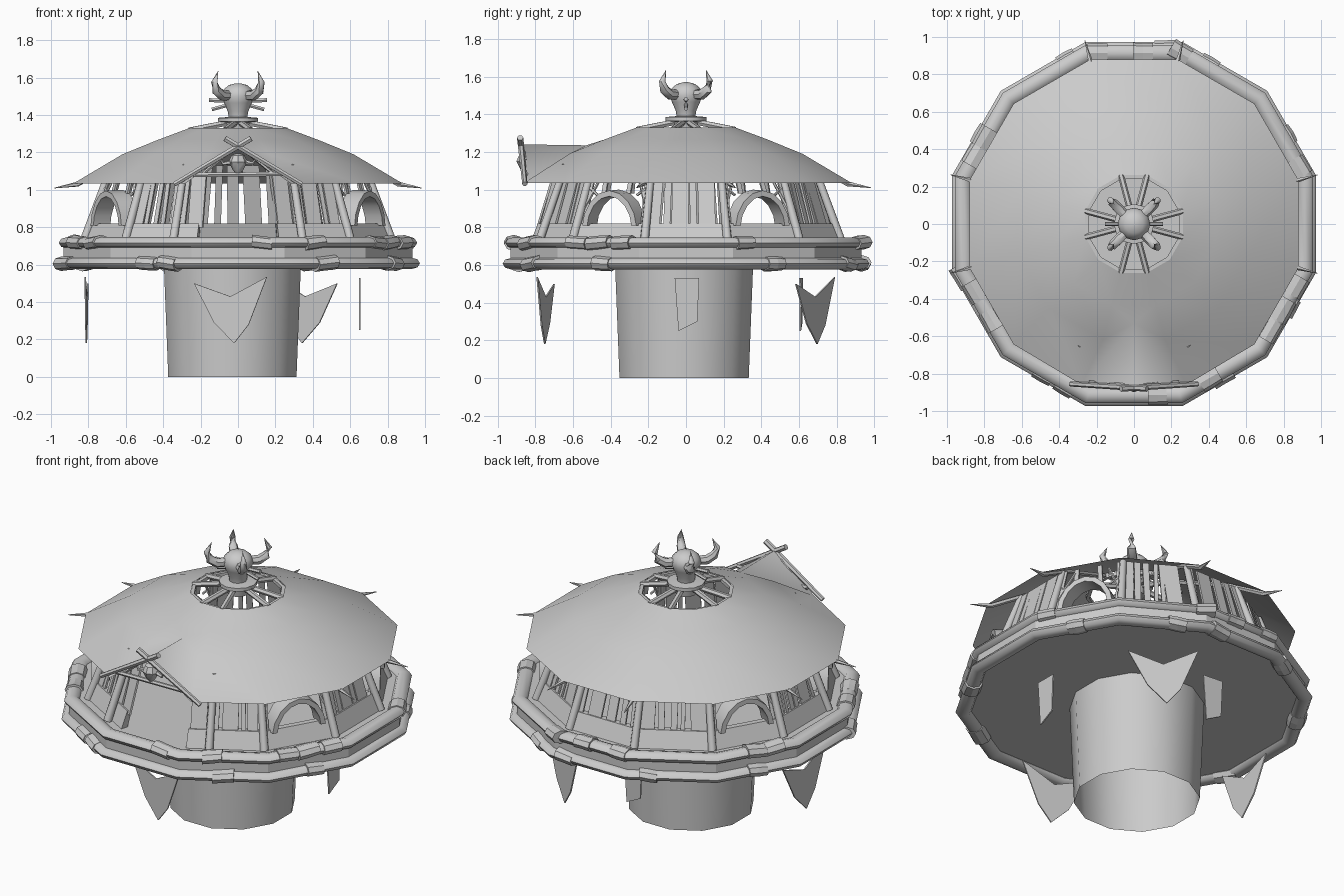
import bpy, bmesh, math, random
from math import cos, sin, radians, pi
from mathutils import Vector

random.seed(4)
if "Cube" in bpy.data.objects:
    bpy.data.objects.remove(bpy.data.objects["Cube"])

GREY = (0.6, 0.6, 0.6, 1)
mat = bpy.data.materials.new("weathered grey")
mat.use_nodes = True
mat.diffuse_color = GREY
mat.node_tree.nodes["Principled BSDF"].inputs["Base Color"].default_value = GREY
CORNERS = [15 + 30 * k for k in range(12)]


def polar(deg, r, z):
    return Vector((r * cos(radians(deg)), r * sin(radians(deg)), z))


def on_face(deg, t, depth, z):
    """Point on a wall side: t along the side, depth outwards from the axis."""
    return polar(deg, depth, z) + polar(deg + 90, t, 0)


def finish(bm, name, smooth=None):
    bmesh.ops.recalc_face_normals(bm, faces=bm.faces)
    me = bpy.data.meshes.new(name)
    bm.to_mesh(me)
    bm.free()
    ob = bpy.data.objects.new(name, me)
    bpy.context.collection.objects.link(ob)
    me.materials.append(mat)
    if smooth:
        bpy.ops.object.select_all(action='DESELECT')
        bpy.context.view_layer.objects.active = ob
        ob.select_set(True)
        bpy.ops.object.shade_smooth_by_angle(angle=radians(smooth))
    return ob


def loft(bm, rings, caps=True, closed=False):
    """Skin a list of equal-sized point loops."""
    vs = [[bm.verts.new(p) for p in ring] for ring in rings]
    n = len(vs[0])
    pairs = list(zip(vs, vs[1:])) + ([(vs[-1], vs[0])] if closed else [])
    for a, b in pairs:
        for i in range(n):
            j = (i + 1) % n
            bm.faces.new((a[i], a[j], b[j], b[i]))
    if caps and not closed:
        bm.faces.new(vs[0])
        bm.faces.new(vs[-1])


def tube(bm, pts, radii, sides=6):
    """Round bar through pts with a radius at each point."""
    pts = [Vector(p) for p in pts]
    rings = []
    for i, p in enumerate(pts):
        d = (pts[min(i + 1, len(pts) - 1)] - pts[max(i - 1, 0)]).normalized()
        u = d.cross(Vector((0, 0, 1)) if abs(d.z) < 0.95 else Vector((0, 1, 0))).normalized()
        w = d.cross(u)
        rings.append([p + radii[i] * (u * cos(2 * pi * k / sides) + w * sin(2 * pi * k / sides))
                      for k in range(sides)])
    loft(bm, rings)


def lathe(bm, profile, degs, centre=(0, 0, 0), caps=True, closed=False):
    loft(bm, [[polar(d, r, z) + Vector(centre) for d in degs] for r, z in profile], caps, closed)


# Hollow trunk, open at the foot
bm = bmesh.new()
lathe(bm, [(0.355, 0), (0.38, 0.62)], CORNERS, (-0.03, -0.01, 0), caps=False)
finish(bm, "trunk", 40)

# Deck slab and two log rails
bm = bmesh.new()
lathe(bm, [(0.94, 0.61), (0.965, 0.63), (0.965, 0.7), (0.93, 0.72)], CORNERS)
finish(bm, "deck")
for name, r, zc in (("lower_rail", 0.962, 0.607), ("upper_rail", 0.947, 0.717)):
    bm = bmesh.new()
    section = [(r + 0.045 * cos(k * pi / 4), zc + 0.03 * sin(k * pi / 4)) for k in range(8)]
    lathe(bm, section, CORNERS, closed=True)
    finish(bm, name, 50)

# Bindings wrapped round the rails
def bindings(name, angles, r, zc):
    bm = bmesh.new()
    for a in angles:
        side = 30 * round(a / 30)
        t = r * math.tan(radians(a - side))
        h, tilt = random.uniform(0.05, 0.065), random.uniform(-0.008, 0.008)
        rings = []
        for s in (-1, 0, 1):
            grow = random.uniform(0.98, 1.1)
            rings.append([on_face(side, t + s * h, r + 0.05 * grow * cos(k * pi / 4),
                                  zc + s * tilt + 0.036 * grow * sin(k * pi / 4)) for k in range(8)])
        loft(bm, rings)
    finish(bm, name)

bindings("upper_bindings", (-82, -64, -38, -30, -21, 19, 150, 157, 203, 214, 87, 102, 75), 0.915, 0.717)
bindings("lower_bindings", (-113, -121, -60, -28, 197, 150, 112, 80, 65, 30), 0.93, 0.607)

# Sill round the hut, open at the front
SIDES = [k * 30 for k in range(12) if k != 9]
bm = bmesh.new()
for a in SIDES:
    rings = []
    for t in (-1, 1):
        rings.append([on_face(a, t * w, d, z) for w, d, z in
                      ((0.222, 0.83, 0.71), (0.212, 0.785, 0.82), (0.2, 0.75, 0.82), (0.21, 0.785, 0.71))])
    loft(bm, rings)
finish(bm, "sill")

# Leaning posts on the corners; the door pair stands wider
bm = bmesh.new()
for a in CORNERS:
    a = {255: 246, 285: 294}.get(a, a)
    tube(bm, [polar(a, 0.855, 0.72), polar(a, 0.7, 1.13)], [0.024, 0.02], 8)
finish(bm, "posts", 50)

# Wall planks with gaps
WINDOWS = (30, 150, 210, 330)
def depth_at(z):
    return 0.765 - 0.3 * (z - 0.82)

def plank(bm, a, t, half, lean, z0, z1):
    rings = []
    for z in (z0, z1):
        d, k = depth_at(z), depth_at(z) / 0.765
        off = t * k + (lean if z == z1 else 0)
        rings.append([on_face(a, off + s * half, d + e, z) for s, e in
                      ((-1, 0), (1, 0), (1, 0.012), (-1, 0.012))])
    loft(bm, rings)

bm = bmesh.new()
for a in SIDES:
    if a in WINDOWS:
        for t in (-0.185, 0.185):
            plank(bm, a, t, 0.014, 0, 0.8, 1.13)
        for t in (-0.09, 0.07):
            plank(bm, a, t, 0.013, random.uniform(-0.02, 0.02), 0.98, 1.13)
        continue
    t = -0.2
    while t < 0.17:
        half = random.choice((0.012, 0.018, 0.03, 0.045))
        plank(bm, a, t + half, half, random.uniform(-0.01, 0.01), 0.8, 1.13)
        t += 2 * half + random.choice((0.008, 0.02, 0.035))
finish(bm, "wall_planks")

# Crooked braces beside the windows
bm = bmesh.new()
for a in WINDOWS:
    for s in (-1, 1):
        for t0, z0, t1, z1 in ((0.19, 0.9, 0.1, 1.1), (0.19, 1.02, 0.12, 0.97)):
            tube(bm, [on_face(a, s * t0, depth_at(z0) + 0.01, z0),
                      on_face(a, s * t1, depth_at(z1) + 0.01, z1)], [0.009, 0.007], 5)
finish(bm, "window_braces")

# Arched window hoods, slightly pointed
bm = bmesh.new()
for a in WINDOWS:
    rings = []
    for k in range(9):
        c, s = cos(pi * k / 8), sin(pi * k / 8)
        rings.append([on_face(a, w * c, d, 0.81 + h * s ** 1.15) for w, h, d in
                      ((0.165, 0.19, 0.71), (0.165, 0.185, 0.815), (0.135, 0.155, 0.815), (0.135, 0.155, 0.71))])
    loft(bm, rings)
finish(bm, "window_hoods", 35)

# Roof shell with an open top and a gable over the door
bm = bmesh.new()
ring = [[bm.verts.new(polar(d, r, z)) for d in CORNERS]
        for r, z in ((0.27, 1.33), (0.45, 1.265), (0.64, 1.19), (0.91, 1.035))]
FRONT = CORNERS.index(255)
for lvl in range(3):
    for i in range(12):
        j = (i + 1) % 12
        if i != FRONT or lvl == 0:
            bm.faces.new((ring[lvl][i], ring[lvl][j], ring[lvl + 1][j], ring[lvl + 1][i]))
apex = bm.verts.new((0, -0.53, 1.235))
peak = bm.verts.new((0, -0.87, 1.24))
l, r = FRONT, FRONT + 1
bm.faces.new((ring[1][l], ring[1][r], apex))
for i, s in ((l, -1), (r, 1)):
    ring[3][i].co = (s * 0.28, -0.86, 1.035)
    bm.faces.new((ring[1][i], apex, ring[2][i]))
    bm.faces.new((ring[2][i], apex, ring[3][i]))
    bm.faces.new((apex, peak, ring[3][i]))
finish(bm, "roof", 100)

# Rafters under the shell with pointed ends past the eaves
PAIRS = (15, 345, 165, 195, 75, 105)
bm = bmesh.new()
for a in PAIRS:
    tube(bm, [polar(a, 0.29, 1.305), polar(a, 0.64, 1.168), polar(a, 0.89, 1.03), polar(a, 1.015, 1.01)],
         [0.013, 0.013, 0.014, 0.002], 5)
finish(bm, "rafters")

# Gable timbers
bm = bmesh.new()
for s in (-1, 1):
    tube(bm, [(s * 0.34, -0.855, 1.03), (-s * 0.07, -0.88, 1.275)], [0.014, 0.017], 6)
    tube(bm, [(s * 0.19, -0.84, 1.085), (s * 0.05, -0.86, 1.2)], [0.009] * 2, 5)
tube(bm, [(-0.24, -0.85, 1.08), (0.24, -0.85, 1.085)], [0.013] * 2, 6)
finish(bm, "gable_timbers")

# Horned ornament under the gable
bm = bmesh.new()
lathe(bm, [(0.015, 1.09), (0.03, 1.11), (0.05, 1.15), (0.035, 1.185), (0.01, 1.195)],
      range(0, 360, 45), (0, -0.85, 0))
for s in (-1, 1):
    tube(bm, [(s * 0.03, -0.85, 1.15), (s * 0.08, -0.86, 1.14), (s * 0.1, -0.86, 1.17)], [0.014, 0.01, 0.001], 5)
finish(bm, "gable_ornament", 40)

# Paired spokes and trim round the roof opening
bm = bmesh.new()
for a in PAIRS + (255, 285):
    tube(bm, [polar(a, 0.27, 1.318), polar(a, 0.05, 1.36)], [0.017, 0.017], 6)
lathe(bm, [(0.27, 1.325), (0.25, 1.325), (0.25, 1.305), (0.27, 1.305)], CORNERS, closed=True)
finish(bm, "roof_spokes", 50)

# Finial: collar, head, curved horns and pegs
bm = bmesh.new()
lathe(bm, [(0.06, 1.31), (0.07, 1.36), (0.108, 1.365), (0.108, 1.385), (0.05, 1.39), (0.055, 1.42),
           (0.075, 1.465), (0.087, 1.5), (0.078, 1.535), (0.05, 1.56), (0.012, 1.57)], range(0, 360, 30))
finish(bm, "finial_head", 45)
bm = bmesh.new()
for a in (45, 135, 225, 315):
    tube(bm, [polar(a, 0.06, 1.505), polar(a, 0.12, 1.505), polar(a, 0.16, 1.53), polar(a, 0.178, 1.575),
              polar(a, 0.15, 1.635)], [0.026, 0.028, 0.026, 0.018, 0.001], 7)
finish(bm, "finial_horns", 50)
bm = bmesh.new()
for s in (-1, 1):
    tube(bm, [(s * 0.04, 0, 1.475), (s * 0.155, 0, 1.48)], [0.012] * 2, 6)
    tube(bm, [(s * 0.03, 0, 1.46), (s * 0.14, 0, 1.43)], [0.011] * 2, 6)
finish(bm, "finial_pegs")

# Hanging hides below the deck
BIG = ((-0.2, 0.5), (0, 0.43), (0.2, 0.535), (0.1, 0.28), (0.02, 0.18), (-0.09, 0.29))
SMALL = ((-0.06, 0.53), (0.07, 0.53), (0.06, 0.3), (-0.04, 0.25))
for name, a, x, y, shape in (("front_hide", -103, -0.04, -0.745, BIG), ("back_hide", 59, 0.36, 0.685, BIG),
                             ("right_hide", 178, -0.81, 0, BIG), ("left_small_hide", 0, 0.65, 0, SMALL),
                             ("back_small_hide", 85, -0.06, 0.61, SMALL)):
    bm = bmesh.new()
    loft(bm, [[on_face(a, t, e, z) + Vector((x, y, 0)) for t, z in shape] for e in (-0.004, 0.004)])
    finish(bm, name)
